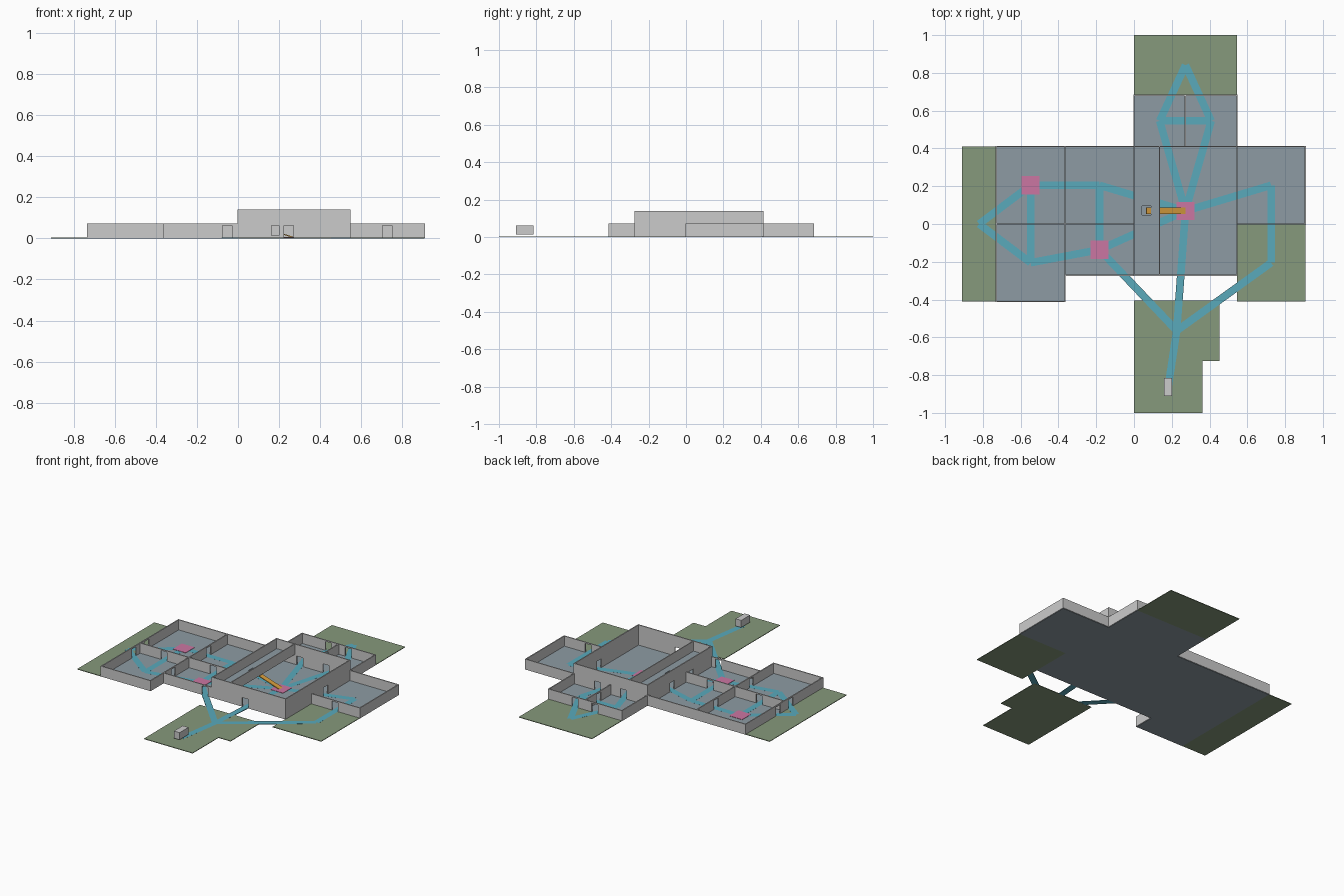
import bpy, bmesh, math
from mathutils import Matrix, Vector

if "Cube" in bpy.data.objects:
    bpy.data.objects.remove(bpy.data.objects["Cube"])

T = 0.007        # wall thickness
F = 0.004        # floor thickness
LOW, TALL = 0.072, 0.14
DOOR_W, DOOR_H = 0.046, 0.063


def material(name, color):
    m = bpy.data.materials.new(name)
    m.diffuse_color = (*color, 1)
    m.use_nodes = True
    m.node_tree.nodes["Principled BSDF"].inputs["Base Color"].default_value = m.diffuse_color
    return m


SLATE = material("slate_floor", (0.27, 0.33, 0.37))
GREEN = material("green_ground", (0.24, 0.32, 0.2))
TEAL = material("teal_path", (0.1, 0.4, 0.5))
PINK = material("pink_plate", (0.6, 0.18, 0.36))
ORANGE = material("orange_ramp", (0.7, 0.35, 0.05))


def boxes(name, items, mat=None):
    """One object from boxes given as (x0, x1, y0, y1, z0, z1)."""
    bm = bmesh.new()
    for x0, x1, y0, y1, z0, z1 in items:
        mx = (Matrix.Translation(((x0 + x1) / 2, (y0 + y1) / 2, (z0 + z1) / 2))
              @ Matrix.Diagonal((x1 - x0, y1 - y0, z1 - z0, 1)))
        bmesh.ops.create_cube(bm, size=1, matrix=mx)
    return finish(name, bm, mat)


def finish(name, bm, mat):
    me = bpy.data.meshes.new(name)
    bm.to_mesh(me)
    bm.free()
    ob = bpy.data.objects.new(name, me)
    bpy.context.collection.objects.link(ob)
    if mat:
        me.materials.append(mat)
    return ob


def strip(name, a, b, width, thick, mat):
    """Flat bar running from a to b."""
    a, b = Vector(a), Vector(b)
    d = b - a
    x = d.normalized()
    y = Vector((0, 0, 1)).cross(x).normalized()
    rot = Matrix((x, y, x.cross(y))).transposed().to_4x4()
    bm = bmesh.new()
    bmesh.ops.create_cube(bm, size=1, matrix=Matrix.Translation((a + b) / 2) @ rot
                          @ Matrix.Diagonal((d.length, width, thick, 1)))
    return finish(name, bm, mat)


# Floors of rooms and outdoor areas
rooms = {
    "west_back_room": (-0.73, -0.365, 0, 0.41), "west_mid_room": (-0.365, 0, 0, 0.41),
    "west_front_room": (-0.73, -0.365, -0.41, 0), "inner_front_room": (-0.365, 0, -0.272, 0),
    "hall": (0, 0.545, -0.272, 0.41), "east_room": (0.545, 0.907, 0, 0.41),
    "back_left_room": (0, 0.272, 0.41, 0.682), "back_right_room": (0.272, 0.545, 0.41, 0.682),
}
yards = {
    "west_yard": (-0.91, -0.73, -0.41, 0.41), "east_yard": (0.545, 0.907, -0.41, 0),
    "back_yard": (0, 0.545, 0.682, 1), "front_yard": (0, 0.452, -0.725, -0.405),
    "front_lot": (0, 0.362, -1, -0.725),
}
for group, mat in ((rooms, SLATE), (yards, GREEN)):
    for name, r in group.items():
        boxes(name + "_floor", [(*r, 0, F)], mat)
centre = {n: ((r[0] + r[1]) / 2, (r[2] + r[3]) / 2) for n, r in {**rooms, **yards}.items()}

# Straight paths between area centres
links = [
    ("west_yard", "west_back_room"), ("west_yard", "west_front_room"),
    ("west_back_room", "west_mid_room"), ("west_back_room", "west_front_room"),
    ("west_mid_room", "inner_front_room"), ("west_front_room", "inner_front_room"),
    ("west_mid_room", "hall"), ("inner_front_room", "hall"), ("hall", "east_room"),
    ("hall", "back_left_room"), ("hall", "back_right_room"),
    ("back_left_room", "back_right_room"), ("back_left_room", "back_yard"),
    ("back_right_room", "back_yard"), ("east_room", "east_yard"),
    ("east_yard", "front_yard"), ("hall", "front_yard"),
    ("inner_front_room", "front_yard"), ("front_yard", "front_lot"),
]
for a, b in links:
    strip(f"path_{a}_{b}", (*centre[a], F * 0.55), (*centre[b], F * 0.55), 0.04, F, TEAL)

# Walls: axis held constant, its value, start, end, height
walls = [
    (0, -0.73, -0.41, 0.41, LOW), (0, -0.365, -0.41, 0.41, LOW),
    (0, 0, -0.272, 0.41, TALL), (0, 0.545, -0.272, 0.41, TALL), (0, 0.907, 0, 0.41, LOW),
    (0, 0, 0.41, 0.682, LOW), (0, 0.272, 0.41, 0.682, LOW), (0, 0.545, 0.41, 0.682, LOW),
    (1, 0.41, -0.73, 0, LOW), (1, 0.41, 0, 0.545, TALL), (1, 0.41, 0.545, 0.907, LOW),
    (1, 0, -0.73, 0, LOW), (1, 0, 0.545, 0.907, LOW), (1, -0.41, -0.73, -0.365, LOW),
    (1, -0.272, -0.365, 0, LOW), (1, -0.272, 0, 0.545, TALL), (1, 0.682, 0, 0.545, LOW),
]


def doors_in(axis, v, s, e):
    """Positions along a wall where a path passes through it."""
    found = []
    for a, b in links:
        p, q = centre[a], centre[b]
        if (p[axis] - v) * (q[axis] - v) < 0:
            t = (v - p[axis]) / (q[axis] - p[axis])
            c = p[1 - axis] + t * (q[1 - axis] - p[1 - axis])
            if s < c < e:
                found.append(c)
    return sorted(found)


for i, (axis, v, s, e, h) in enumerate(walls):
    spans, at = [], s - T / 2
    for c in doors_in(axis, v, s, e):
        spans.append((at, c - DOOR_W / 2, F / 2, h))
        spans.append((c - DOOR_W / 2, c + DOOR_W / 2, DOOR_H, h))   # lintel
        at = c + DOOR_W / 2
    spans.append((at, e + T / 2, F / 2, h))
    side = (v - T / 2, v + T / 2)
    boxes(f"wall_{i + 1}", [(*side, p, q, z0, z1) if axis == 0 else (p, q, *side, z0, z1)
                            for p, q, z0, z1 in spans])

# Upper gallery over the hall, with a hatch for the ramp
hx0, hx1, hy0, hy1 = 0.043, 0.09, 0.047, 0.095
gz = (0.069, 0.073)
boxes("gallery_floor", [(0, hx0, -0.272, 0.41, *gz), (hx1, 0.135, -0.272, 0.41, *gz),
                        (hx0, hx1, -0.272, hy0, *gz), (hx0, hx1, hy1, 0.41, *gz)], SLATE)
boxes("gallery_wall", [(0.132, 0.138, -0.272, 0.41, 0.069, TALL)])
strip("ramp", (0.065, 0.07, 0.07), (0.272, 0.07, F), 0.034, 0.005, ORANGE)

# Pink plates in three rooms
for n in ("west_back_room", "inner_front_room", "hall"):
    x, y = centre[n]
    boxes(n + "_plate", [(x - 0.048, x + 0.048, y - 0.048, y + 0.048, F / 2, F + 0.002)], PINK)

# Raised block on the front lot
boxes("lot_block", [(0.16, 0.202, -0.91, -0.815, 0.015, 0.063)])
